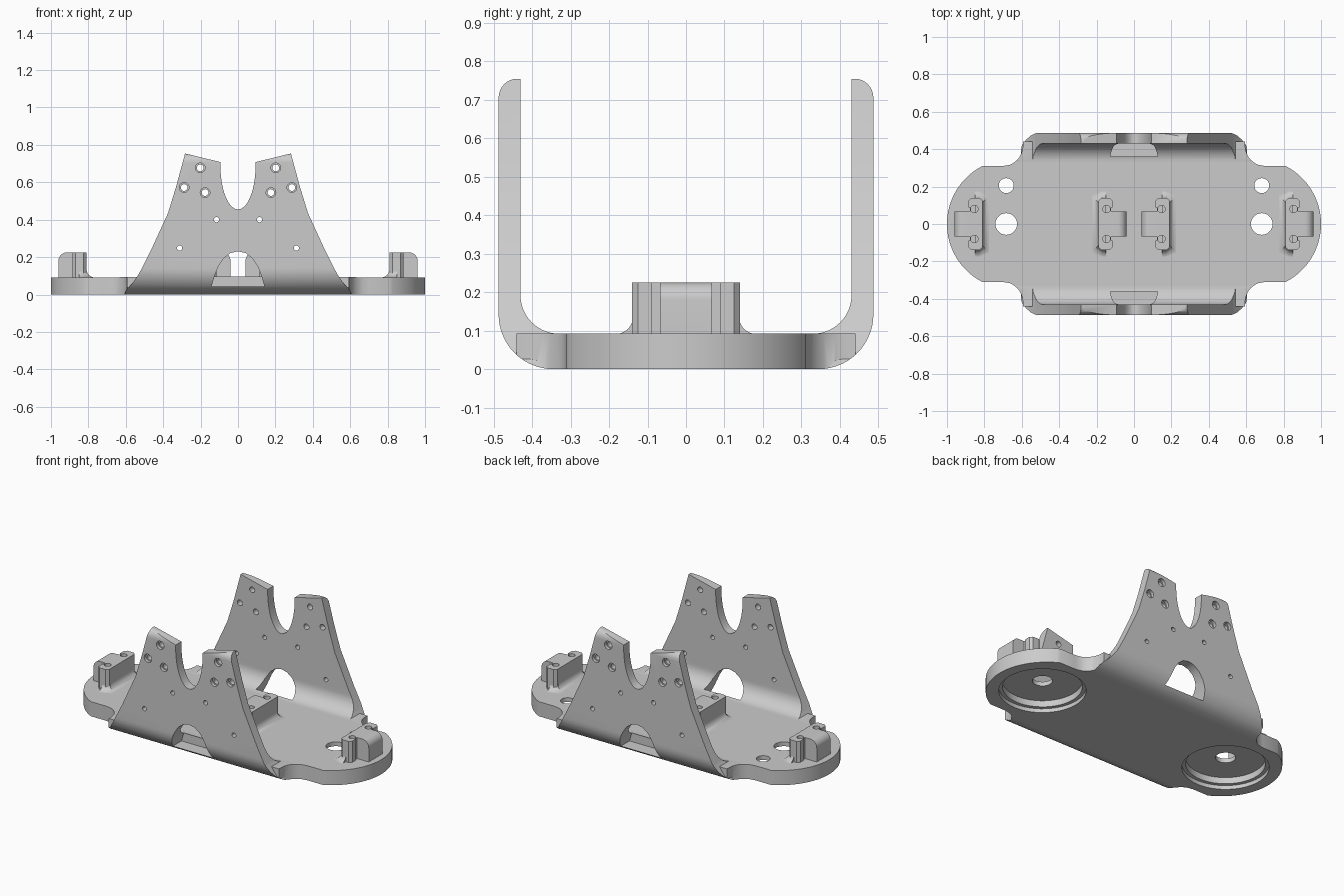
import bpy, bmesh
from math import sin, cos, pi, radians

if "Cube" in bpy.data.objects:
    bpy.data.objects.remove(bpy.data.objects["Cube"])

shade = (0.6, 0.6, 0.6, 1)
grey = bpy.data.materials.new("plain grey")
grey.use_nodes = True
grey.diffuse_color = shade
grey.node_tree.nodes["Principled BSDF"].inputs["Base Color"].default_value = shade


def arc(cx, cy, rx, ry, start, end, n=14):
    angles = [radians(start + (end - start) * i / n) for i in range(n + 1)]
    return [(cx + rx * cos(a), cy + ry * sin(a)) for a in angles]


def loft(name, rings):
    """Solid through a stack of matching closed rings."""
    bm = bmesh.new()
    loops = [[bm.verts.new(p) for p in ring] for ring in rings]
    bm.faces.new(loops[0][::-1])
    bm.faces.new(loops[-1])
    for a, b in zip(loops, loops[1:]):
        for i in range(len(a)):
            j = (i + 1) % len(a)
            bm.faces.new((a[i], a[j], b[j], b[i]))
    bm.normal_update()
    if bm.calc_volume(signed=True) < 0:
        bmesh.ops.reverse_faces(bm, faces=bm.faces[:])
    mesh = bpy.data.meshes.new(name)
    bm.to_mesh(mesh)
    bm.free()
    mesh.materials.append(grey)
    obj = bpy.data.objects.new(name, mesh)
    bpy.context.collection.objects.link(obj)
    return obj


def prism(name, pts, axis, lo, hi):
    place = {"x": lambda a, b, t: (t, a, b),
             "y": lambda a, b, t: (a, t, b),
             "z": lambda a, b, t: (a, b, t)}[axis]
    return loft(name, [[place(a, b, t) for a, b in pts] for t in (lo, hi)])


def select(obj):
    bpy.ops.object.select_all(action="DESELECT")
    obj.select_set(True)
    bpy.context.view_layer.objects.active = obj


def combine(obj, other, operation="DIFFERENCE"):
    select(obj)
    mod = obj.modifiers.new("combine", "BOOLEAN")
    mod.operation, mod.solver, mod.object = operation, "EXACT", other
    bpy.ops.object.modifier_apply(modifier=mod.name)
    bpy.data.objects.remove(other)


def drill(obj, axis, a, b, r, lo, hi, n=28):
    circle = arc(a, b, r, r, 0, 360, n)[:-1]
    combine(obj, prism("cutter", circle, axis, lo, hi))


def mirrored(half):
    """Close a half outline across the first coordinate."""
    return half + [(-a, b) for a, b in reversed(half) if abs(a) > 1e-6]


def smooth(obj):
    select(obj)
    bpy.ops.object.shade_smooth_by_angle(angle=radians(32))


# Tapered wall outline seen from the front
flank = [(0.62, -0.05), (0.6, 0.02), (0.565, 0.06), (0.53, 0.11), (0.47, 0.227),
         (0.374, 0.436), (0.33, 0.58), (0.283, 0.754)]
notch = arc(0, 0.69, 0.094, 0.235, 0, -90)
wall_outline = mirrored(flank + [(0.094, 0.708)] + notch)
body = prism("channel_bracket", wall_outline, "y", -0.9, 0.9)

# Base plate outline: round lobes joined to the channel by curved necks
lobe = arc(-0.652, 0, 0.348, 0.348, 180, 117, 20)
neck = [(-0.70, 0.31)] + arc(-0.70, 0.42, 0.106, 0.11, -70, 0, 8) + [(-0.594, 0.44)]
upper = lobe + neck
upper = upper + [(-x, y) for x, y in reversed(upper)]
plate_outline = upper + [(x, -y) for x, y in reversed(upper)][1:-1]
combine(body, prism("cutter", plate_outline, "z", -0.1, 0.093), "UNION")

# Rounded outside of the channel, then its hollow with filleted floor
outside = mirrored(arc(0.345, 0.142, 0.142, 0.142, -90, 0)
                   + arc(0.437, 0.705, 0.05, 0.05, 0, 90, 8))
combine(body, prism("cutter", outside, "x", -1.3, 1.3), "INTERSECT")
hollow = mirrored(arc(0.33, 0.192, 0.1, 0.1, -90, 0) + [(0.43, 1.2)])
combine(body, prism("cutter", hollow, "x", -1.4, 1.4))

# Arched openings and screw holes in both walls
arch = mirrored([(0.142, 0.042), (0.125, 0.1), (0.105, 0.15), (0.075, 0.195),
                 (0.04, 0.222), (0, 0.231)])
for side in (-1, 1):
    combine(body, prism("cutter", arch, "y", side * 0.36, side * 0.6))
    for x in (-1, 1):
        for hx, hz in ((0.202, 0.677), (0.288, 0.572), (0.176, 0.545)):
            drill(body, "y", x * hx, hz, 0.018, side * 0.4, side * 0.6, 20)
            drill(body, "y", x * hx, hz, 0.026, side * 0.467, side * 0.6, 20)
        for hx, hz in ((0.115, 0.4), (0.312, 0.248)):
            drill(body, "y", x * hx, hz, 0.014, side * 0.4, side * 0.6, 16)

# Stepped round pockets underneath, with through holes
for x in (-0.683, 0.683):
    drill(body, "z", x, 0, 0.25, -0.1, 0.025, 48)
    drill(body, "z", x, 0, 0.228, -0.1, 0.065, 48)
    drill(body, "z", x, 0, 0.058, -0.1, 0.2)
    drill(body, "z", x, 0.205, 0.04, -0.1, 0.2)
smooth(body)


# Raised mounts: cross bar with a rounded stem, side grooves and screw holes
def mount(name, face, d):
    half = [(0, 0.125), (0.015, 0.14), (0.06, 0.14), (0.075, 0.125), (0.075, 0.088),
            (0.067, 0.088), (0.067, 0.068), (0.15, 0.068)]
    pts = half + [(u, -v) for u, v in reversed(half)]
    block = prism(name, [(face + d * u, v) for u, v in pts], "z", 0.085, 0.225)
    side = [(-0.1, 0), (0.15, 0)] + arc(0.105, 0.18, 0.045, 0.045, 0, 90, 8) + [(-0.1, 0.225)]
    combine(block, prism("cutter", [(face + d * u, z) for u, z in side], "y", -1, 1), "INTERSECT")
    for v in (-0.08, 0.08):
        drill(block, "z", face + d * 0.043, v, 0.02, 0.1, 0.3, 16)
    smooth(block)
    # Concave fillet around the foot of the bar
    r, rings = 0.045, []
    for i in range(9):
        a = i / 8 * pi / 2
        o, z = r * (1 - sin(a)), 0.091 + r * (1 - cos(a))
        w = 0.125 + o
        corners = [(0.02, -w - 0.013), (0.04, -w - 0.013), (0.04, w + 0.013),
                   (0.02, w + 0.013), (-o, w - 0.01), (-o, 0.01 - w)]
        rings.append([(face + d * u, v, z) for u, v in corners])
    smooth(loft(name + "_fillet", rings))


mount("right_outer_mount", -0.81, -1)
mount("right_inner_mount", -0.19, 1)
mount("left_inner_mount", 0.19, -1)
mount("left_outer_mount", 0.81, 1)
